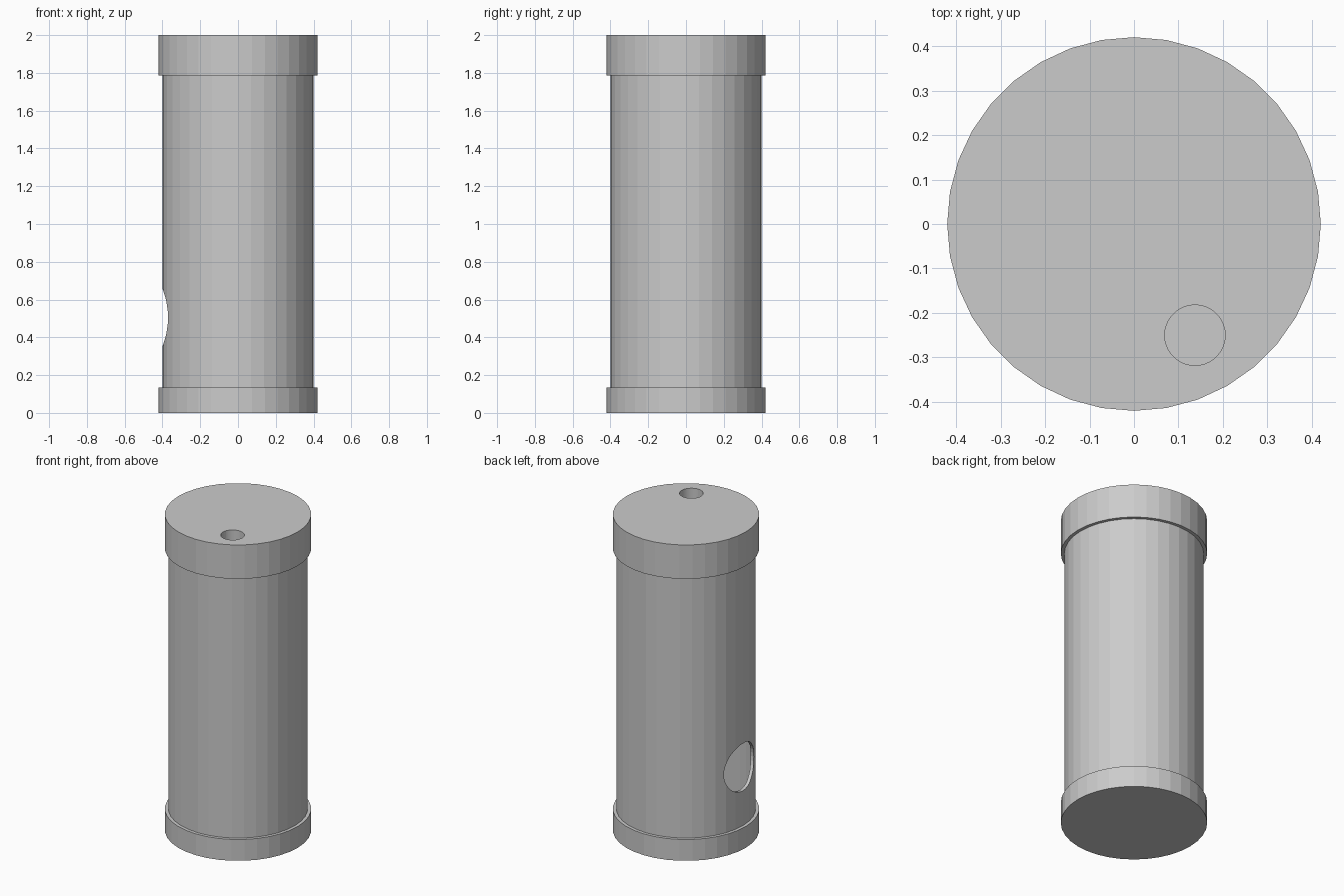
import bpy, bmesh
from math import sin, cos, pi

cube = bpy.data.objects.get("Cube")
if cube:
    bpy.data.objects.remove(cube, do_unlink=True)

SIDES = 36
grey = bpy.data.materials.new("light grey")
grey.use_nodes = True
colour = (0.6, 0.6, 0.6, 1)
grey.diffuse_color = colour
grey.node_tree.nodes["Principled BSDF"].inputs["Base Color"].default_value = colour


def lathe(name, profile, closed=False):
    """Revolve (radius, z) points; an open profile gets a flat disc at each end."""
    bm = bmesh.new()
    rings = [[bm.verts.new((r * cos(2 * pi * i / SIDES), r * sin(2 * pi * i / SIDES), z))
              for i in range(SIDES)] for r, z in profile]
    pairs = list(zip(rings, rings[1:]))
    if closed:
        pairs.append((rings[-1], rings[0]))
    else:
        bm.faces.new(rings[0])
        bm.faces.new(rings[-1])
    for a, b in pairs:
        for i in range(SIDES):
            j = (i + 1) % SIDES
            bm.faces.new((a[i], a[j], b[j], b[i]))
    bmesh.ops.recalc_face_normals(bm, faces=bm.faces)
    mesh = bpy.data.meshes.new(name)
    bm.to_mesh(mesh)
    bm.free()
    mesh.materials.append(grey)
    obj = bpy.data.objects.new(name, mesh)
    bpy.context.collection.objects.link(obj)
    return obj


def drill(target, radius, depth, location, rotation=(0, 0, 0)):
    """Cut a round hole through the target and discard the cutter."""
    bpy.ops.mesh.primitive_cylinder_add(vertices=SIDES, radius=radius, depth=depth,
                                        location=location, rotation=rotation)
    cutter = bpy.context.object
    cutter.hide_render = True
    cutter.data.materials.append(grey)
    mod = target.modifiers.new("hole", "BOOLEAN")
    mod.operation = "DIFFERENCE"
    mod.solver = "EXACT"
    mod.object = cutter
    bpy.context.view_layer.objects.active = target
    bpy.ops.object.modifier_apply(modifier=mod.name)
    bpy.data.objects.remove(cutter, do_unlink=True)


# Hollow tube with a round opening low on one side
tube = lathe("tube", [(0.38, 0.1), (0.4, 0.1), (0.4, 1.9), (0.38, 1.9)], closed=True)
drill(tube, 0.15, 0.4, (-0.4, 0, 0.505), (0, pi / 2, 0))

# Cup-shaped base holding the tube
lathe("bottom_cap", [(0.42, 0), (0.42, 0.135), (0.4, 0.135), (0.4, 0.1)])

# Cup-shaped lid with a small round hole
lid = lathe("top_cap", [(0.42, 2), (0.42, 1.785), (0.4, 1.785), (0.4, 1.9)])
drill(lid, 0.068, 0.5, (0.137, -0.25, 1.95))
